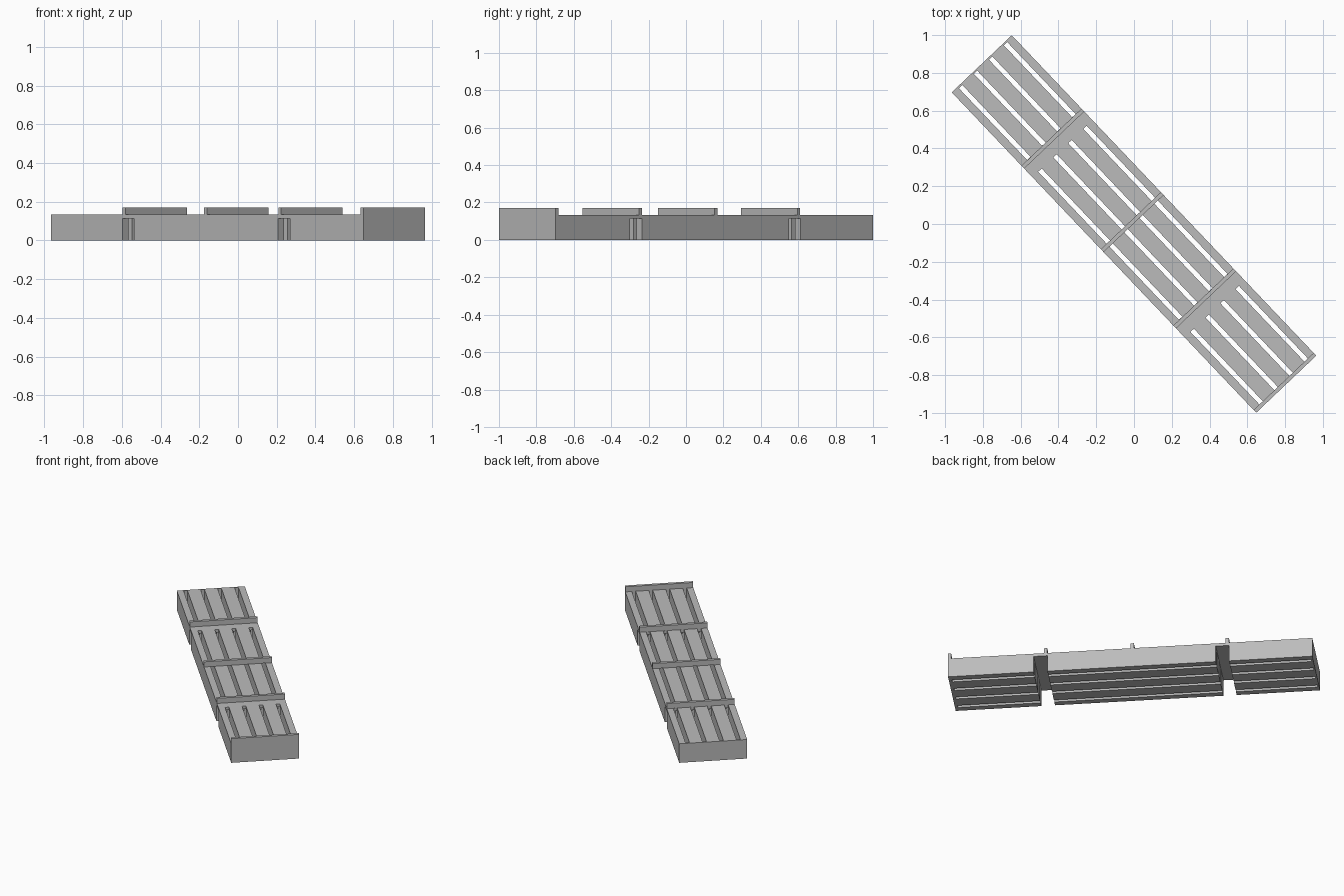
import bpy, bmesh, math

if "Cube" in bpy.data.objects:
    bpy.data.objects.remove(bpy.data.objects["Cube"])

LENGTH, WIDTH = 2.34, 0.4386
DECK_Z, NOTCH_Z, RIDGE_Z = 0.134, 0.114, 0.17
WALL, SLOT, RIDGE = 0.01, 0.025, 0.021
NOTCHES = [(0.535, 0.62), (1.702, 1.79)]
ANGLE = math.atan2(-0.725, 0.689)

grey = bpy.data.materials.new("light grey")
grey.diffuse_color = (0.5, 0.5, 0.5, 1)
grey.use_nodes = True
grey.node_tree.nodes["Principled BSDF"].inputs["Base Color"].default_value = grey.diffuse_color


def finish(name, bm):
    bmesh.ops.recalc_face_normals(bm, faces=bm.faces)
    mesh = bpy.data.meshes.new(name)
    bm.to_mesh(mesh)
    bm.free()
    mesh.materials.append(grey)
    ob = bpy.data.objects.new(name, mesh)
    ob.rotation_euler.z = ANGLE
    bpy.context.collection.objects.link(ob)
    return ob


# Slotted deck: solid cells on an uneven grid, keeping only the outer faces
slots = [(c * WIDTH / 4 - SLOT / 2, c * WIDTH / 4 + SLOT / 2)
         for c in (-1.5, -0.5, 0.5, 1.5)]
xs = [0, WALL] + [e for n in NOTCHES for e in n] + [LENGTH - 0.02, LENGTH]
ys = [-WIDTH / 2] + [e for s in slots for e in s] + [WIDTH / 2]
zs = [0, NOTCH_Z, DECK_Z]


def solid(i, j, k):
    if not (0 <= i < len(xs) - 1 and 0 <= j < len(ys) - 1 and 0 <= k < 2):
        return False
    in_notch = i in (2, 4)
    if in_notch:
        return k == 1            # notches leave only the thin top
    return j % 2 == 0 or i in (0, len(xs) - 2)   # slots stop at end walls


bm = bmesh.new()
verts = {}


def vert(p):
    if p not in verts:
        verts[p] = bm.verts.new((xs[p[0]] - LENGTH / 2, ys[p[1]], zs[p[2]]))
    return verts[p]


for i in range(len(xs) - 1):
    for j in range(len(ys) - 1):
        for k in range(2):
            if not solid(i, j, k):
                continue
            for axis in range(3):
                for side in (0, 1):
                    n = [i, j, k]
                    n[axis] += 2 * side - 1
                    if solid(*n):
                        continue
                    corners = []
                    for a, b in ((0, 0), (1, 0), (1, 1), (0, 1)):
                        p = [i, j, k]
                        p[axis] += side
                        p[(axis + 1) % 3] += a
                        p[(axis + 2) % 3] += b
                        corners.append(vert(tuple(p)))
                    bm.faces.new(corners if side else corners[::-1])
finish("slotted_deck", bm)


# Raised cross ridges, the last one forming the lip at the end
def ridge(name, start, thick):
    bm = bmesh.new()
    bmesh.ops.create_cube(bm, size=1)
    for v in bm.verts:
        v.co.x = start + (v.co.x + 0.5) * thick - LENGTH / 2
        v.co.y *= WIDTH
        v.co.z = DECK_Z + (v.co.z + 0.5) * (RIDGE_Z - DECK_Z)
    finish(name, bm)


for n, start in enumerate((0.536, 1.146, 1.703)):
    ridge(f"cross_ridge_{n + 1}", start, RIDGE)
ridge("end_lip", LENGTH - 0.02, 0.02)
